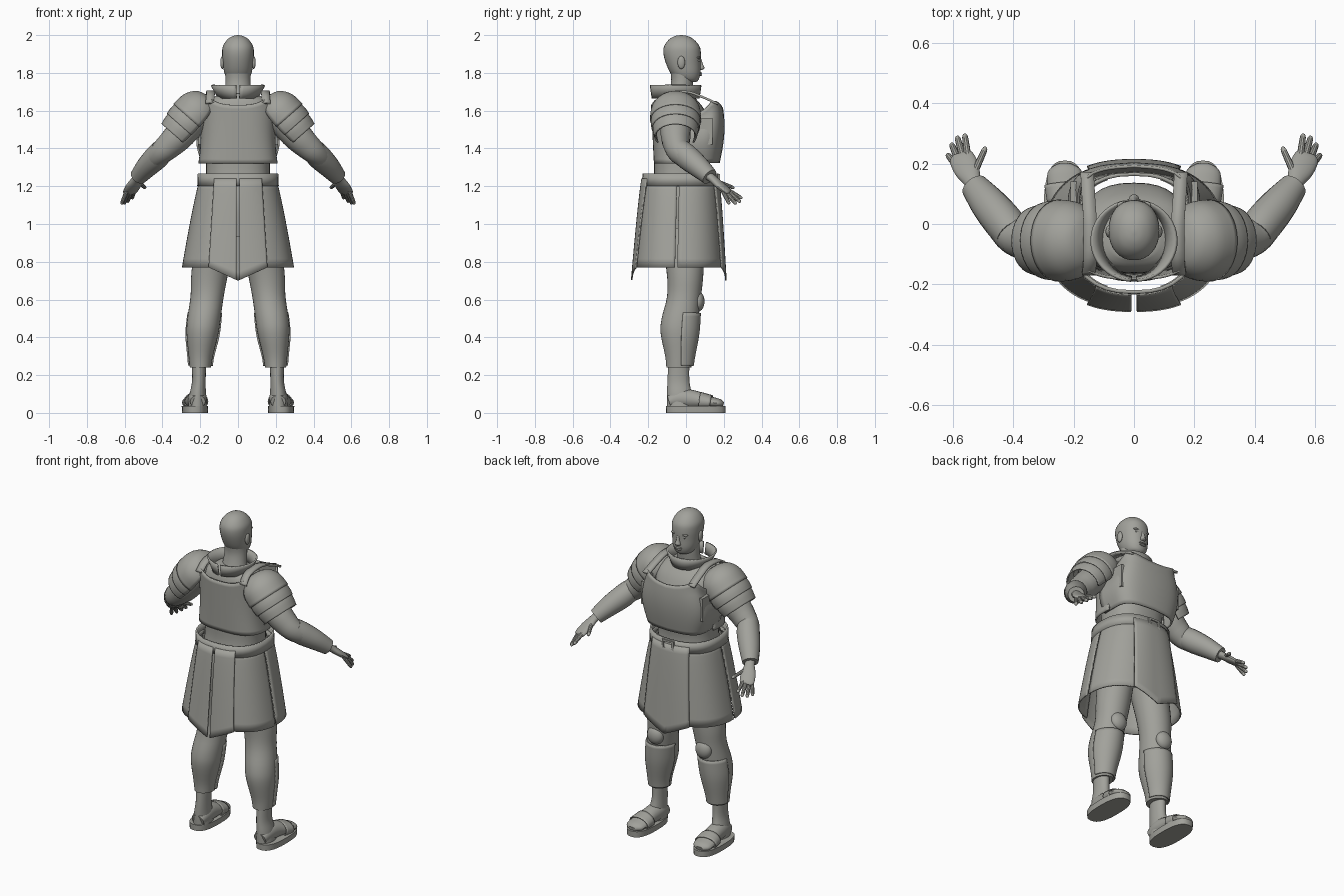
import bpy, bmesh, math
from mathutils import Vector as V

if "Cube" in bpy.data.objects:
    bpy.data.objects.remove(bpy.data.objects["Cube"])

grey = bpy.data.materials.new("warm_grey")
grey.use_nodes = True
COLOR = (0.36, 0.36, 0.33, 1)
grey.diffuse_color = COLOR
grey.node_tree.nodes["Principled BSDF"].inputs["Base Color"].default_value = COLOR
parts = []


def finish(name, bm, thick=0, mirror=False):
    me = bpy.data.meshes.new(name)
    bmesh.ops.recalc_face_normals(bm, faces=bm.faces)
    bm.to_mesh(me)
    bm.free()
    me.materials.append(grey)
    ob = bpy.data.objects.new(name, me)
    bpy.context.collection.objects.link(ob)
    if thick:
        mod = ob.modifiers.new("thickness", 'SOLIDIFY')
        mod.thickness, mod.offset = thick, 0
    if mirror:
        ob.modifiers.new("mirror", 'MIRROR').use_mirror_merge = False
    parts.append(ob)


def skin(name, rings, closed=True, caps=True, **kw):
    """Bridge a list of equally long point rows with quads."""
    bm = bmesh.new()
    rows = [[bm.verts.new(p) for p in r] for r in rings]
    n = len(rows[0])
    for a, b in zip(rows, rows[1:]):
        for i in range(n if closed else n - 1):
            j = (i + 1) % n
            bm.faces.new((a[i], a[j], b[j], b[i]))
    if closed and caps:
        bm.faces.new(rows[0])
        bm.faces.new(rows[-1])
    finish(name, bm, **kw)


def smooth(pts, k=4):
    """Catmull-Rom resampling of tuples."""
    out = []
    for i in range(len(pts) - 1):
        a, b, c, d = (pts[max(0, min(len(pts) - 1, i + o))] for o in (-1, 0, 1, 2))
        for s in range(k):
            t = s / k
            out.append(tuple(q + t / 2 * (r - p + t * (2 * p - 5 * q + 4 * r - s4
                       + t * (3 * (q - r) + s4 - p))) for p, q, r, s4 in zip(a, b, c, d)))
    return out + [tuple(pts[-1])]


def oval(x, y, z, rx, ry, p=2, a0=0, a1=360, n=32, full=True):
    """Horizontal superellipse row; angle 0 is +x, 90 is +y."""
    row = []
    for i in range(n if full else n + 1):
        t = math.radians(a0 + (a1 - a0) * i / n)
        c, s = math.cos(t), math.sin(t)
        row.append((x + rx * math.copysign(abs(c) ** (2 / p), c),
                    y + ry * math.copysign(abs(s) ** (2 / p), s), z))
    return row


def loft(name, secs, p=2, k=4, **kw):
    skin(name, [oval(*s, p=p) for s in (smooth(secs, k) if k > 1 else secs)], **kw)


def tube(name, pts, k=4, n=20, **kw):
    """Sweep ellipses (x, y, z, side radius, upright radius) along a path."""
    pts = smooth(pts, k)
    rings = []
    for i, q in enumerate(pts):
        t = (V(pts[min(i + 1, len(pts) - 1)][:3]) - V(pts[max(i - 1, 0)][:3])).normalized()
        side = t.cross(V((0, 0, 1))).normalized()
        up = side.cross(t)
        rings.append([V(q[:3]) + side * q[3] * math.cos(a) + up * q[4] * math.sin(a)
                      for a in (2 * math.pi * j / n for j in range(n))])
    skin(name, rings, **kw)


def sheet(name, f, nu, nv, **kw):
    """Open sheet from f(u, v), u in -1..1 and v in 0..1."""
    skin(name, [[f(-1 + 2 * i / nu, j / nv) for i in range(nu + 1)]
                for j in range(nv + 1)], closed=False, **kw)


def ball(name, loc, size, **kw):
    bm = bmesh.new()
    bmesh.ops.create_uvsphere(bm, u_segments=24, v_segments=14, radius=1)
    bmesh.ops.scale(bm, vec=size, verts=bm.verts)
    bmesh.ops.translate(bm, vec=loc, verts=bm.verts)
    finish(name, bm, **kw)


def box(name, loc, size, **kw):
    bm = bmesh.new()
    bmesh.ops.create_cube(bm, size=1)
    bmesh.ops.scale(bm, vec=size, verts=bm.verts)
    bmesh.ops.translate(bm, vec=loc, verts=bm.verts)
    finish(name, bm, **kw)


# Head, neck and face
loft("neck", [(0, -.04, 1.62, .09, .075), (0, -.03, 1.69, .072, .062), (0, -.02, 1.76, .066, .058),
              (0, -.025, 1.82, .066, .06)])
loft("head", [(0, .02, 1.752, .03, .035), (0, .007, 1.765, .055, .06), (0, -.003, 1.80, .072, .08),
              (0, -.014, 1.85, .08, .092), (0, -.02, 1.90, .084, .099), (0, -.022, 1.94, .08, .094),
              (0, -.024, 1.975, .058, .068), (0, -.025, 1.994, .03, .036), (0, -.025, 2, .004, .005)], p=2.15)
loft("nose", [(0, .074, 1.815, .014, .01), (0, .078, 1.825, .018, .02), (0, .075, 1.845, .011, .015),
              (0, .07, 1.875, .008, .01)])
ball("ears", (.083, -.025, 1.855), (.011, .02, .034), mirror=True)
ball("eyes", (.031, .062, 1.866), (.015, .012, .008), mirror=True)
ball("brows", (.032, .064, 1.882), (.024, .012, .007), mirror=True)
ball("upper_lip", (0, .075, 1.799), (.024, .011, .005))
ball("lower_lip", (0, .074, 1.789), (.02, .011, .006))

# Torso under the armour
loft("torso", [(0, -.03, .93, .17, .14), (0, -.03, 1.1, .185, .16), (0, -.025, 1.25, .17, .145),
               (0, -.02, 1.35, .17, .15), (0, -.015, 1.5, .18, .15), (0, -.03, 1.6, .19, .13),
               (0, -.045, 1.66, .15, .1), (0, -.045, 1.69, .08, .07)], p=2.4)


# Breast plate with a keel, and back plate
def chest(u, v):
    t = math.radians(98 * u)
    a = .185 + .03 * math.sin(math.pi * min(v * 1.15, 1))
    c, s = math.cos(t), math.sin(t)
    x = a * math.copysign(abs(s) ** .55, s)
    y = .02 + (.142 + .025 * math.sin(2.4 * v)) * math.copysign(abs(c) ** .5, c)
    top = 1.615 + .035 * min(1, abs(x) / .15) ** 2 - .09 * max(0, abs(u) - .6) / .4
    return x, y + .012 * max(0, 1 - abs(x) / .2), 1.325 + (top - 1.325) * v


def back(u, v):
    t = math.radians(100 * u)
    c, s = math.cos(t), math.sin(t)
    x = (.205 - .012 * math.sin(math.pi * v)) * math.copysign(abs(s) ** .7, s)
    y = -.02 - (.145 + .015 * v) * math.copysign(abs(c) ** .7, c)
    top = 1.63 + .03 * min(1, abs(x) / .14) ** 3 - .1 * max(0, abs(u) - .55) / .45
    return x, y, 1.32 + (top - 1.32) * v


sheet("breast_plate", chest, 32, 14, thick=.01)
sheet("back_plate", back, 32, 14, thick=.01)
box("side_plates", (.2, .09, 1.49), (.02, .1, .14), mirror=True)

# Shoulder straps and flared collar
strap = smooth([(.15, -.165, 1.64), (.145, -.11, 1.69), (.145, 0, 1.70), (.15, .08, 1.675), (.155, .17, 1.635)])
skin("shoulder_straps", [[(x - .022, y, z), (x + .022, y, z)] for x, y, z in strap],
     closed=False, thick=.012, mirror=True)
skin("collar", [oval(0, -.055, 1.665 + .07 * v, .1 + .04 * v, .122 + .01 * v, a0=-86, a1=266,
                     n=40, full=False) for v in (0, .5, 1)], closed=False, thick=.01)

# Layered shoulder plates
AXIS, OUT = V((.66, 0, -.75)), V((.75, 0, .66))


def shoulder_plate(name, secs):
    rings = []
    for s, r in smooth(secs):
        c = V((.2, -.055, 1.61)) + AXIS * s
        rings.append([c + OUT * r * math.cos(a) + V((0, 1.1 * r * math.sin(a), 0))
                      for a in (math.radians(-120 + 10 * i) for i in range(25))])
    skin(name, rings, closed=False, thick=.008, mirror=True)


shoulder_plate("shoulder_caps", [(-.075, .02), (-.055, .075), (0, .112), (.075, .12)])
shoulder_plate("shoulder_middle_plates", [(.05, .112), (.1, .116), (.135, .112)])
shoulder_plate("shoulder_lower_plates", [(.11, .105), (.15, .106), (.195, .098)])

# Arms, bracers and hands
tube("upper_arms", [(.18, -.055, 1.61, .08, .08), (.30, -.055, 1.48, .08, .08), (.36, -.05, 1.42, .07, .072),
                    (.41, -.03, 1.375, .06, .062), (.47, .05, 1.32, .052, .052)], mirror=True)
tube("bracers", [(.40, -.035, 1.39, .06, .062), (.43, .005, 1.355, .065, .066), (.48, .065, 1.305, .06, .058),
                 (.528, .125, 1.25, .046, .045)], mirror=True)
tube("palms", [(.515, .105, 1.265, .03, .025), (.533, .14, 1.24, .029, .021), (.552, .18, 1.205, .042, .02),
               (.572, .222, 1.17, .04, .015), (.575, .23, 1.163, .02, .007)], mirror=True)
fingers = {"index": ((.55, .225, 1.178), (.56, .298, 1.135)), "middle": ((.567, .225, 1.17), (.585, .29, 1.115)),
           "ring": ((.583, .215, 1.165), (.604, .266, 1.105)), "little": ((.592, .2, 1.165), (.617, .23, 1.105)),
           "thumb": ((.53, .165, 1.225), (.49, .255, 1.19))}
for key, (a, b) in fingers.items():
    a, b = V(a), V(b)
    tube(key + "_fingers", [(*a.lerp(b, t), r, r) for t, r in
                            ((-.15, .012), (.5, .011), (.9, .009), (1, .003))], n=10, mirror=True)


# Skirt, made of four side shells and longer front and back panels
def skirt_size(v):
    return .2 + .093 * v ** .85, .19 + .047 * v ** .8, -.03 - .008 * v


def skirt_shell(name, a0, a1):
    rings = []
    for j in range(11):
        rx, ry, cy = skirt_size(j / 10)
        rings.append(oval(0, cy, 1.23 - .46 * j / 10, rx, ry, 2.4, a0, a1, 20, False))
    skin(name, rings, closed=False, thick=.008, mirror=True)


skirt_shell("skirt_front_sides", -1, 68)
skirt_shell("skirt_back_sides", -68, -3)


def panel(name, facing, x0, x1, **kw):
    def f(u, v):
        rx, ry, cy = skirt_size(v)
        x = (x0 + (x1 - x0) * (u + 1) / 2) * (.125 + .03 * v)
        y = ry * (1 - abs(x / rx) ** 2.4) ** (1 / 2.4) + .012
        bottom = .70 + .07 * abs(x) / .155
        return x, cy + facing * y, 1.24 + (bottom - 1.24) * v
    sheet(name, f, 16, 12, thick=.008, **kw)


panel("skirt_front_panel", 1, -1, 1)
panel("skirt_back_panels", -1, .06, 1, mirror=True)

# Belt and buckle
loft("belt", [(0, -.03, 1.2, .21, .197), (0, -.03, 1.267, .207, .195)], p=2.4, k=1, caps=False, thick=.012)
for z in (1.21, 1.258):
    box("buckle_bar", (0, .172, z), (.075, .014, .012))
box("buckle_sides", (.033, .172, 1.234), (.012, .014, .06), mirror=True)

# Legs, knee caps and shin guards
loft("legs", [(.11, -.02, .98, .105, .12), (.148, -.005, .75, .098, .098), (.163, -.01, .62, .088, .09),
              (.18, -.032, .5, .088, .097), (.188, -.04, .42, .084, .094), (.197, -.038, .3, .064, .072),
              (.199, -.038, .24, .056, .066)], mirror=True)
loft("ankles", [(.207, -.038, .27, .038, .056), (.207, -.04, .17, .036, .058), (.213, -.035, .1, .043, .066),
                (.215, -.03, .035, .048, .07)], mirror=True)
ball("knee_caps", (.165, .062, .59), (.052, .036, .055), mirror=True)
guard = smooth([(.176, -.025, .53, .088, .1), (.187, -.033, .42, .088, .1), (.197, -.033, .3, .068, .078),
                (.199, -.033, .25, .062, .07)])
skin("shin_guards", [oval(*s, a0=5, a1=175, n=20, full=False) for s in guard],
     closed=False, thick=.008, mirror=True)

# Feet, sandals and straps
tube("feet", [(.213, -.09, .06, .04, .035), (.214, -.03, .075, .05, .052), (.219, .05, .07, .052, .047),
              (.226, .12, .058, .06, .032), (.23, .175, .05, .055, .024), (.231, .198, .045, .025, .012)],
     mirror=True)
loft("sandal_soles", [(.228, .052, 0, .068, .157), (.228, .052, .036, .07, .158)], p=2.6, k=1, mirror=True)
tube("sandal_straps", [(.222, .075, .062, .062, .046), (.228, .135, .055, .066, .036)], caps=False,
     thick=.006, mirror=True)

# Smooth shading with sharp edges kept
bpy.ops.object.select_all(action='DESELECT')
for ob in parts:
    ob.select_set(True)
bpy.context.view_layer.objects.active = parts[0]
bpy.ops.object.shade_smooth_by_angle(angle=math.radians(35))
